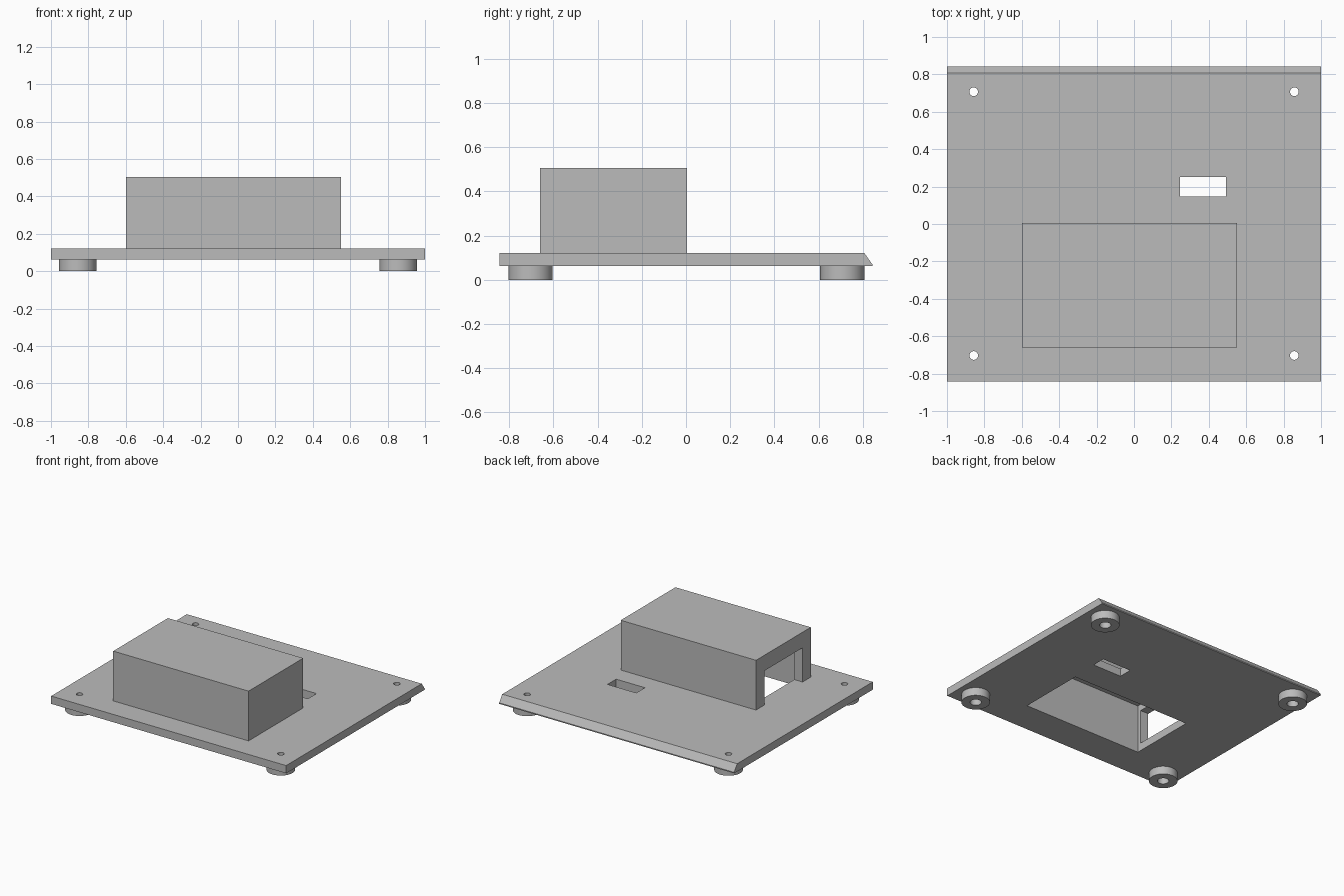
import bpy
import bmesh
import math

if "Cube" in bpy.data.objects:
    bpy.data.objects.remove(bpy.data.objects["Cube"])

grey = bpy.data.materials.new("plain_grey")
grey.use_nodes = True
colour = (0.5, 0.5, 0.5, 1)
grey.diffuse_color = colour
grey.node_tree.nodes["Principled BSDF"].inputs["Base Color"].default_value = colour

# Main levels and the housing wall thickness
BASE, DECK, ROOF = 0.062, 0.122, 0.505
WALL = 0.07
X0, X1, Y0, Y1 = -0.6, 0.552, -0.66, 0.005


def finish(name, bm):
    bmesh.ops.recalc_face_normals(bm, faces=bm.faces[:])
    mesh = bpy.data.meshes.new(name)
    bm.to_mesh(mesh)
    bm.free()
    mesh.materials.append(grey)
    obj = bpy.data.objects.new(name, mesh)
    bpy.context.scene.collection.objects.link(obj)
    return obj


def box(name, x0, x1, y0, y1, z0, z1):
    bm = bmesh.new()
    bmesh.ops.create_cube(bm, size=1)
    for v in bm.verts:
        v.co.x = x1 if v.co.x > 0 else x0
        v.co.y = y1 if v.co.y > 0 else y0
        v.co.z = z1 if v.co.z > 0 else z0
    return finish(name, bm)


def cylinder(name, x, y, z0, z1, radius):
    bm = bmesh.new()
    bmesh.ops.create_cone(bm, cap_ends=True, segments=48, radius1=radius,
                          radius2=radius, depth=z1 - z0)
    bmesh.ops.translate(bm, verts=bm.verts[:], vec=(x, y, (z0 + z1) / 2))
    return finish(name, bm)


def select(obj):
    bpy.ops.object.select_all(action='DESELECT')
    obj.select_set(True)
    bpy.context.view_layer.objects.active = obj


def cut(obj, cutter):
    select(obj)
    mod = obj.modifiers.new("cut", 'BOOLEAN')
    mod.operation = 'DIFFERENCE'
    mod.solver = 'EXACT'
    mod.object = cutter
    bpy.ops.object.modifier_apply(modifier=mod.name)
    bpy.data.objects.remove(cutter)


def smooth(obj):
    select(obj)
    bpy.ops.object.shade_smooth_by_angle(angle=math.radians(30))


# Base plate: side profile with a sloped rear edge, extruded across
profile = [(-0.843, BASE), (0.843, BASE), (0.843, 0.07),
           (0.806, DECK), (-0.843, DECK)]
bm = bmesh.new()
side = bm.faces.new([bm.verts.new((-1, y, z)) for y, z in profile])
ext = bmesh.ops.extrude_face_region(bm, geom=[side])
bmesh.ops.translate(bm, vec=(2, 0, 0),
                    verts=[g for g in ext["geom"] if isinstance(g, bmesh.types.BMVert)])
plate = finish("base_plate", bm)

# Slot and the opening under the housing
cut(plate, box("slot_cutter", 0.247, 0.492, 0.147, 0.252, 0, 0.2))
cut(plate, box("floor_cutter", X0 + WALL, X1 - WALL, Y0 + WALL, Y1 - WALL, 0, 0.2))

# Ring feet with screw holes through the plate
for x, x_name in ((-0.857, "right"), (0.857, "left")):
    for y, y_name in ((-0.703, "front"), (0.707, "back")):
        foot = cylinder(f"{y_name}_{x_name}_foot", x, y, 0, BASE, 0.1)
        cut(foot, cylinder("foot_cutter", x, y, -0.1, 0.2, 0.04))
        smooth(foot)
        cut(plate, cylinder("screw_cutter", x, y, 0, 0.2, 0.023))
smooth(plate)

# Hollow housing, open below and through a framed window on one end
housing = box("housing", X0, X1, Y0, Y1, DECK, ROOF)
cut(housing, box("hollow_cutter", X0 + WALL, X1 - WALL, Y0 + WALL, Y1 - WALL,
                 0, ROOF - WALL))
cut(housing, box("window_cutter", X0 - 0.1, X0 + 0.2, Y0 + 0.1, Y1 - 0.1, 0, 0.385))
